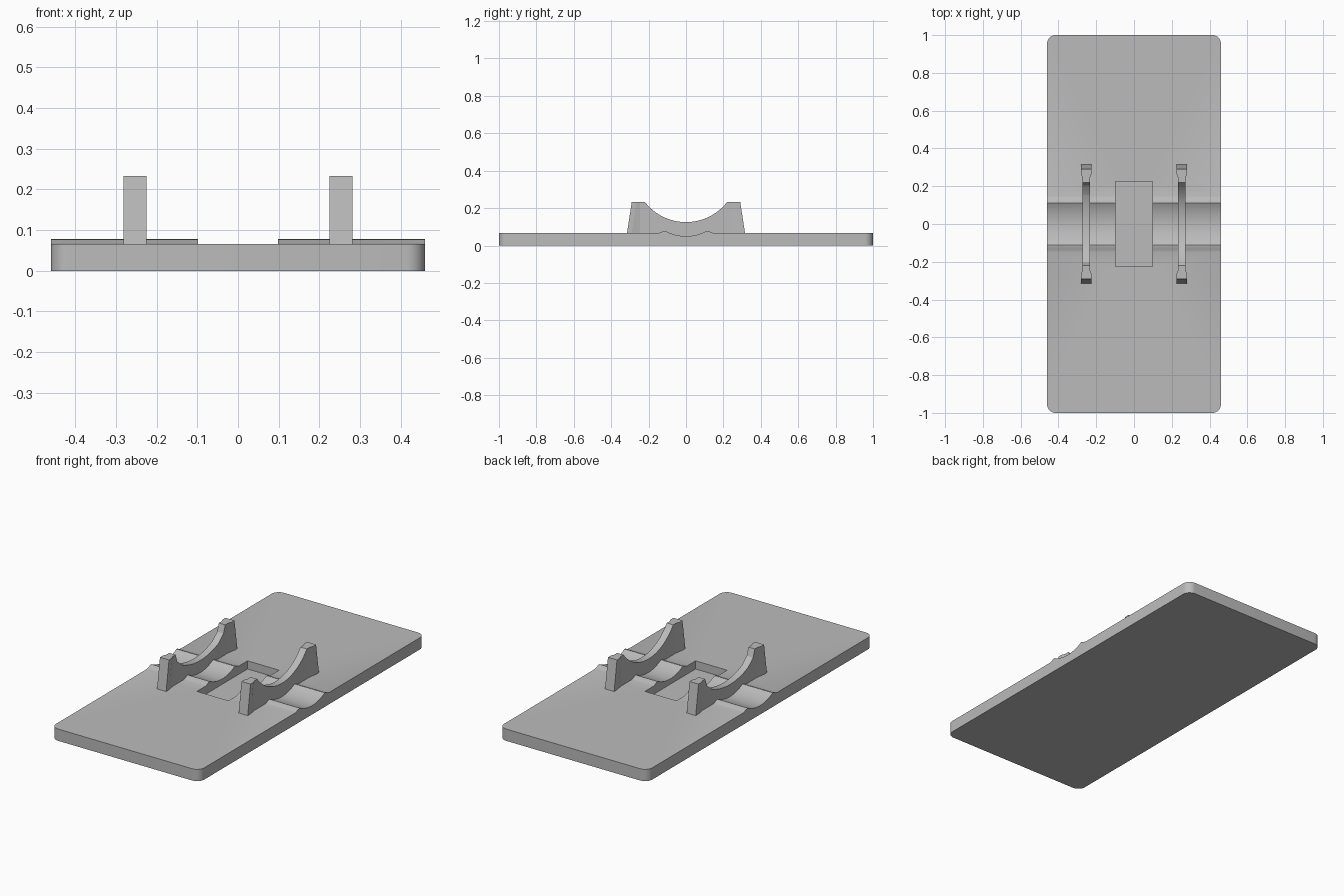
import bpy, bmesh, math

cube = bpy.data.objects.get("Cube")
if cube:
    bpy.data.objects.remove(cube, do_unlink=True)

grey = bpy.data.materials.new("plain grey")
grey.use_nodes = True
grey.diffuse_color = (0.5, 0.5, 0.5, 1)
grey.node_tree.nodes["Principled BSDF"].inputs["Base Color"].default_value = (0.5, 0.5, 0.5, 1)


def finish(bm, name):
    bmesh.ops.recalc_face_normals(bm, faces=bm.faces)
    mesh = bpy.data.meshes.new(name)
    bm.to_mesh(mesh)
    bm.free()
    mesh.materials.append(grey)
    obj = bpy.data.objects.new(name, mesh)
    bpy.context.collection.objects.link(obj)
    return obj


def loft(name, lower, upper):
    """Solid between two matching rings of points."""
    bm = bmesh.new()
    a = [bm.verts.new(p) for p in lower]
    b = [bm.verts.new(p) for p in upper]
    bm.faces.new(a)
    bm.faces.new(b)
    for i in range(len(a)):
        j = (i + 1) % len(a)
        bm.faces.new((a[i], a[j], b[j], b[i]))
    return finish(bm, name)


def prism_x(name, profile, x0, x1):
    return loft(name, [(x0, y, z) for y, z in profile], [(x1, y, z) for y, z in profile])


def box(name, hx, hy, z0, z1, radius=0):
    bm = bmesh.new()
    bmesh.ops.create_cube(bm, size=1)
    for v in bm.verts:
        v.co = (v.co.x * 2 * hx, v.co.y * 2 * hy, z1 if v.co.z > 0 else z0)
    if radius:
        upright = [e for e in bm.edges if abs(e.verts[0].co.z - e.verts[1].co.z) > 0.01]
        bmesh.ops.bevel(bm, geom=upright, offset=radius, segments=8, profile=0.5, affect='EDGES')
    return finish(bm, name)


def combine(target, tool, operation):
    mod = target.modifiers.new(operation, 'BOOLEAN')
    mod.operation, mod.object, mod.solver = operation, tool, 'EXACT'
    bpy.context.view_layer.objects.active = target
    bpy.ops.object.modifier_apply(modifier=mod.name)
    bpy.data.objects.remove(tool, do_unlink=True)


def arc(half, edge_z, low_z, steps=24):
    """Sagging circular arc from +half to -half."""
    sag = edge_z - low_z
    r = (half ** 2 + sag ** 2) / (2 * sag)
    limit = math.asin(half / r)
    angles = [limit * (1 - 2 * i / steps) for i in range(steps + 1)]
    return [(r * math.sin(t), low_z + r * (1 - math.cos(t))) for t in angles]


def mirrored(points):
    return [(-y, z) for y, z in reversed(points)]


# Base plate with raised lips, a round channel and a central pocket
W, TOP = 0.46, 0.066
plate = box("base_plate", W, 1, 0, TOP, 0.045)
lip = [(0.15, 0.05), (0.15, TOP), (0.135, 0.07), (0.12, 0.077), (0.11, 0.078)]
combine(plate, prism_x("lips", lip + mirrored(lip), -W, W), 'UNION')
channel = [(0.11, 0.2)] + arc(0.11, 0.078, 0.05) + [(-0.11, 0.2)]
combine(plate, prism_x("channel_cutter", channel, -0.6, 0.6), 'DIFFERENCE')
combine(plate, box("pocket_cutter", 0.098, 0.224, 0.02, 0.3), 'DIFFERENCE')

# Cradles: a thin curved web between two flared end posts
HIGH, IN = 0.233, 0.245
rim = [(IN, 0.04), (IN, HIGH), (0.22, HIGH)]
step = [(0.205, 0.19)]
cradles = {
    "left": (0.253, rim[:2] + arc(0.22, HIGH, 0.125) + mirrored(rim[:2])),
    "right": (-0.253, rim + step + arc(0.16, 0.152, 0.118) + mirrored(rim + step)),
}
smooth = [plate]
for side, (x, profile) in cradles.items():
    smooth.append(prism_x(side + "_cradle_web", profile, x - 0.02, x + 0.02))
    for s, end in ((-1, "front"), (1, "back")):
        def ring(outer, z):
            half = [(0.028, outer), (0.028, outer - 0.025), (0.02, IN)]
            pts = half + [(-w, y) for w, y in reversed(half)]
            return [(x + w, s * y, z) for w, y in pts]
        loft(f"{side}_{end}_post", ring(0.318, 0.05), ring(0.29, HIGH))

# Smooth the curved surfaces, keep edges sharp
bpy.ops.object.select_all(action='DESELECT')
for obj in smooth:
    obj.select_set(True)
bpy.context.view_layer.objects.active = plate
bpy.ops.object.shade_smooth_by_angle(angle=math.radians(25))
